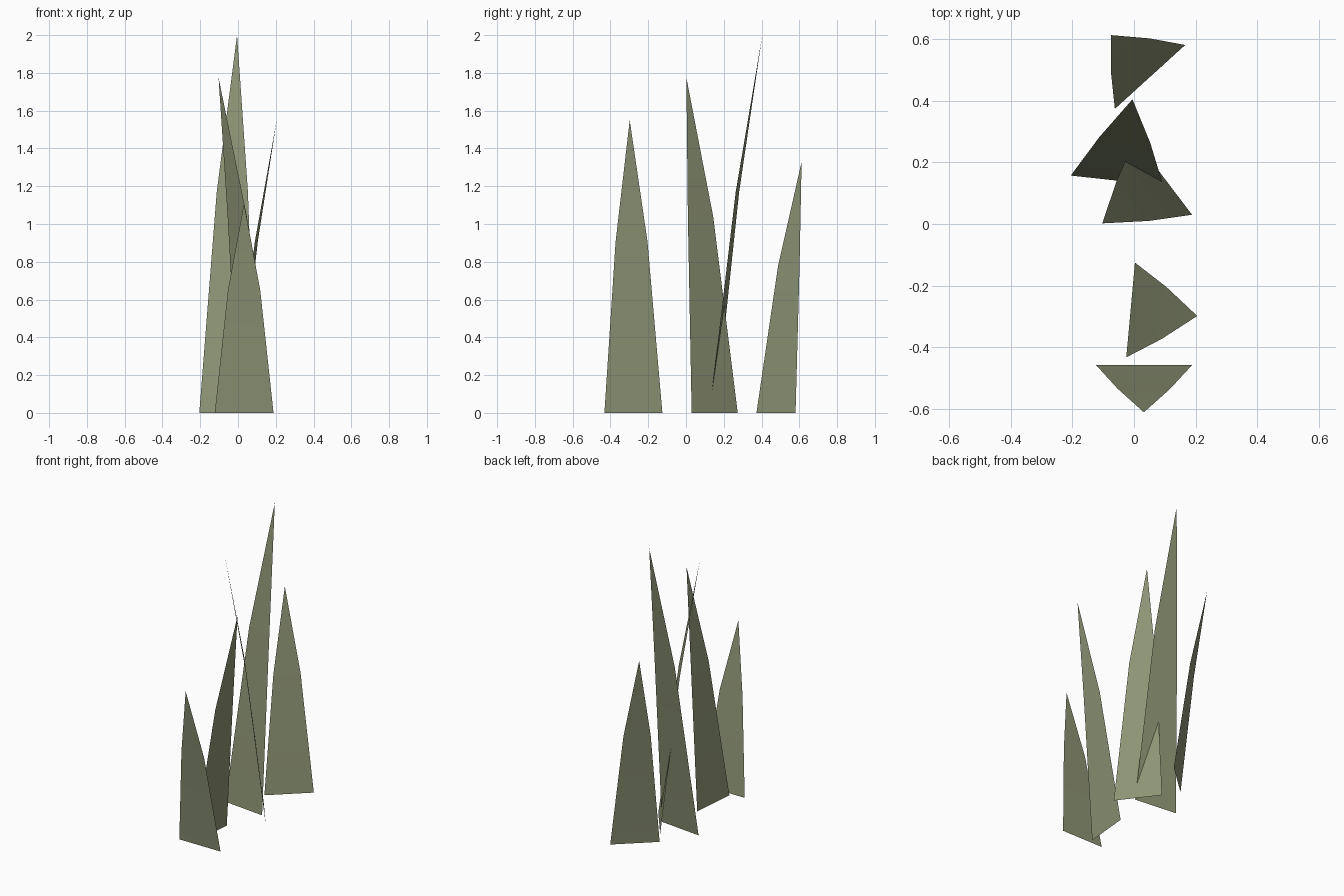
import bpy
import bmesh
from mathutils import Vector

if "Cube" in bpy.data.objects:
    bpy.data.objects.remove(bpy.data.objects["Cube"])

grass = bpy.data.materials.new("grass_green")
grass.diffuse_color = (0.27, 0.30, 0.18, 1)
grass.use_nodes = True
grass.node_tree.nodes["Principled BSDF"].inputs["Base Color"].default_value = grass.diffuse_color

MID_HEIGHT = 0.585   # height of the bend, as a share of the blade height
MID_LEAN = 0.5       # share of the lean reached at the bend
MID_WIDTH = 0.55     # width at the bend, as a share of the base width


def blade(name, left, right, tip):
    """Flat leaf: a tapering quad with a triangle on top, bending towards its tip."""
    l, r, t = Vector((*left, 0)), Vector((*right, 0)), Vector(tip)
    centre, half = (l + r) / 2, (r - l) / 2
    mid = centre.lerp(Vector((t.x, t.y, 0)), MID_LEAN)
    mid.z = t.z * MID_HEIGHT

    bm = bmesh.new()
    a, b, c, d, e = [bm.verts.new(p) for p in
                     (l, r, mid + half * MID_WIDTH, mid - half * MID_WIDTH, t)]
    for face in (bm.faces.new((a, b, c, d)), bm.faces.new((d, c, e))):
        face.smooth = True
    mesh = bpy.data.meshes.new(name)
    bm.to_mesh(mesh)
    bm.free()
    mesh.materials.append(grass)
    bpy.context.collection.objects.link(bpy.data.objects.new(name, mesh))


# Five blades in a row from front to back: base ends and tip
blade("grass_blade_1", (0.188, -0.457), (-0.123, -0.457), (0.032, -0.61, 1.11))
blade("grass_blade_2", (0.003, -0.125), (-0.025, -0.432), (0.205, -0.298, 1.55))
blade("grass_blade_3", (0.188, 0.03), (0.003, 0.274), (-0.103, 0.002, 1.775))
blade("grass_blade_4", (-0.205, 0.157), (0.095, 0.124), (-0.005, 0.404, 2.0))
blade("grass_blade_5", (-0.062, 0.373), (0.166, 0.58), (-0.075, 0.612, 1.33))
